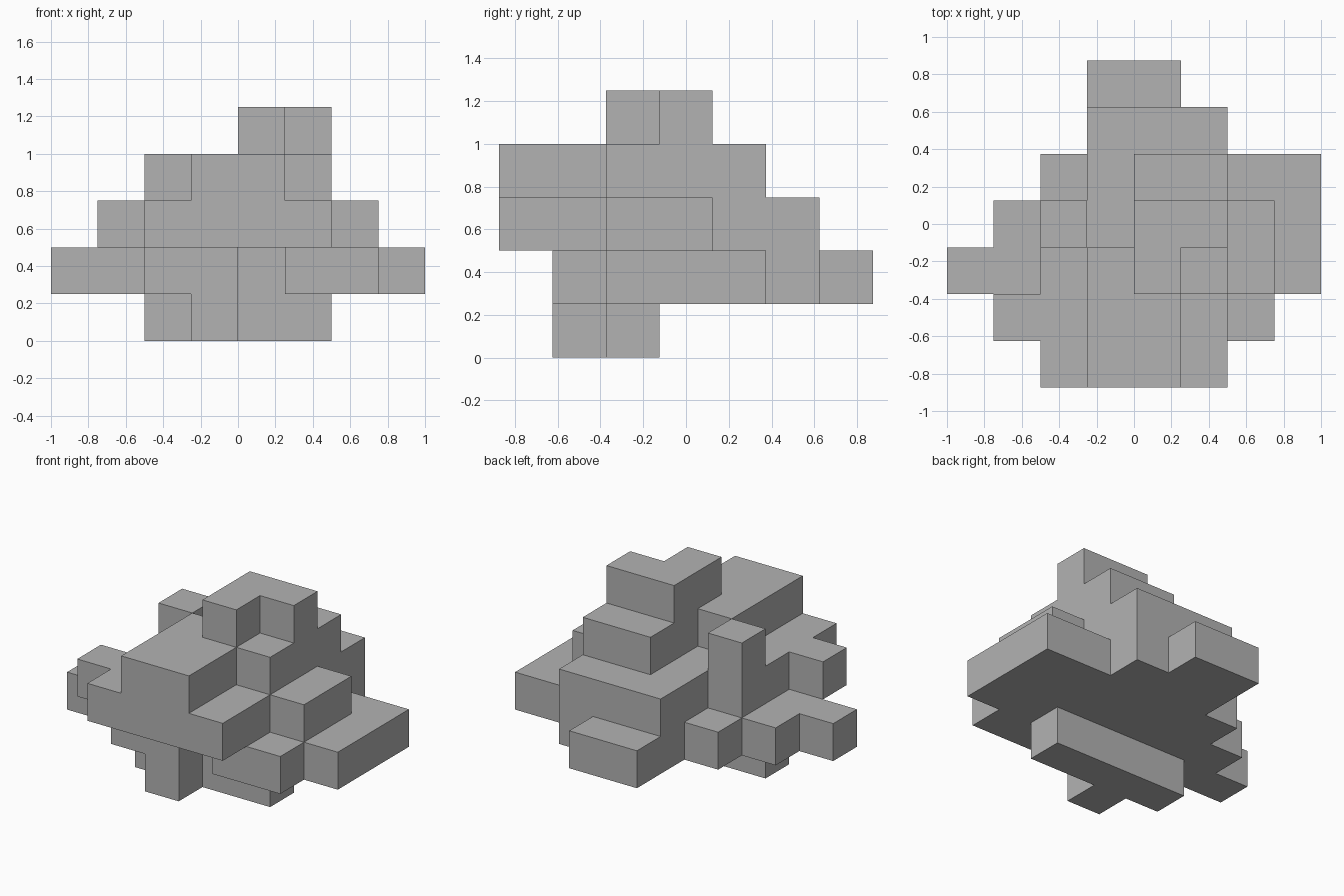
import bpy
import bmesh
from mathutils import Vector

cube = bpy.data.objects.get("Cube")
if cube:
    bpy.data.objects.remove(cube, do_unlink=True)

STEP = 0.25
ORIGIN = Vector((-1.0, -0.875, 0.0))

# Floor plans from the ground up; each plan runs from back row to front row
PLANS = [
    # foot bar with a front nub
    ["........", "........", "........", "........", "..####..", "...#....", "........"],
    # wide base deck
    ["...##...", "...###..", "..######", ".#######", "########", "..##.##.", "........"],
    # body with overhanging front
    ["........", "...###..", "...###..", "..#####.", "..#####.", ".#####..", "..####.."],
    # upper ridge and side post
    ["........", "........", "....##..", "..#.##..", "...###..", "...##...", "...##..."],
    # top corner block
    ["........", "........", "........", "....##..", "....#...", "........", "........"],
]


def filled_cells(plans):
    return {(x, y, z)
            for z, plan in enumerate(plans)
            for y, row in enumerate(reversed(plan))
            for x, mark in enumerate(row) if mark == "#"}


def add_side(bm, cell, axis, sign):
    """Add the outward square of a cell on one side."""
    normal = Vector((0, 0, 0))
    normal[axis] = sign
    u = Vector((0, 0, 0))
    u[(axis + 1) % 3] = 1
    v = normal.cross(u)
    centre = Vector(cell) + Vector((0.5, 0.5, 0.5)) + normal / 2
    corners = [(-1, -1), (1, -1), (1, 1), (-1, 1)]
    bm.faces.new([bm.verts.new(ORIGIN + STEP * (centre + u * a / 2 + v * b / 2))
                  for a, b in corners])


def build_shell(name, cells, material):
    bm = bmesh.new()
    for cell in sorted(cells):
        for axis in range(3):
            for sign in (-1, 1):
                neighbour = list(cell)
                neighbour[axis] += sign
                if tuple(neighbour) not in cells:
                    add_side(bm, cell, axis, sign)
    # Weld the squares and merge flat areas
    bmesh.ops.remove_doubles(bm, verts=bm.verts[:], dist=0.001)
    bmesh.ops.dissolve_limit(bm, angle_limit=0.02, verts=bm.verts[:], edges=bm.edges[:])
    mesh = bpy.data.meshes.new(name)
    bm.to_mesh(mesh)
    bm.free()
    mesh.materials.append(material)
    obj = bpy.data.objects.new(name, mesh)
    bpy.context.collection.objects.link(obj)
    return obj


# Plain grey material
grey = bpy.data.materials.new("plain_grey")
grey.use_nodes = True
colour = (0.45, 0.45, 0.45, 1.0)
grey.diffuse_color = colour
grey.node_tree.nodes["Principled BSDF"].inputs["Base Color"].default_value = colour

build_shell("stacked_block_body", filled_cells(PLANS), grey)
